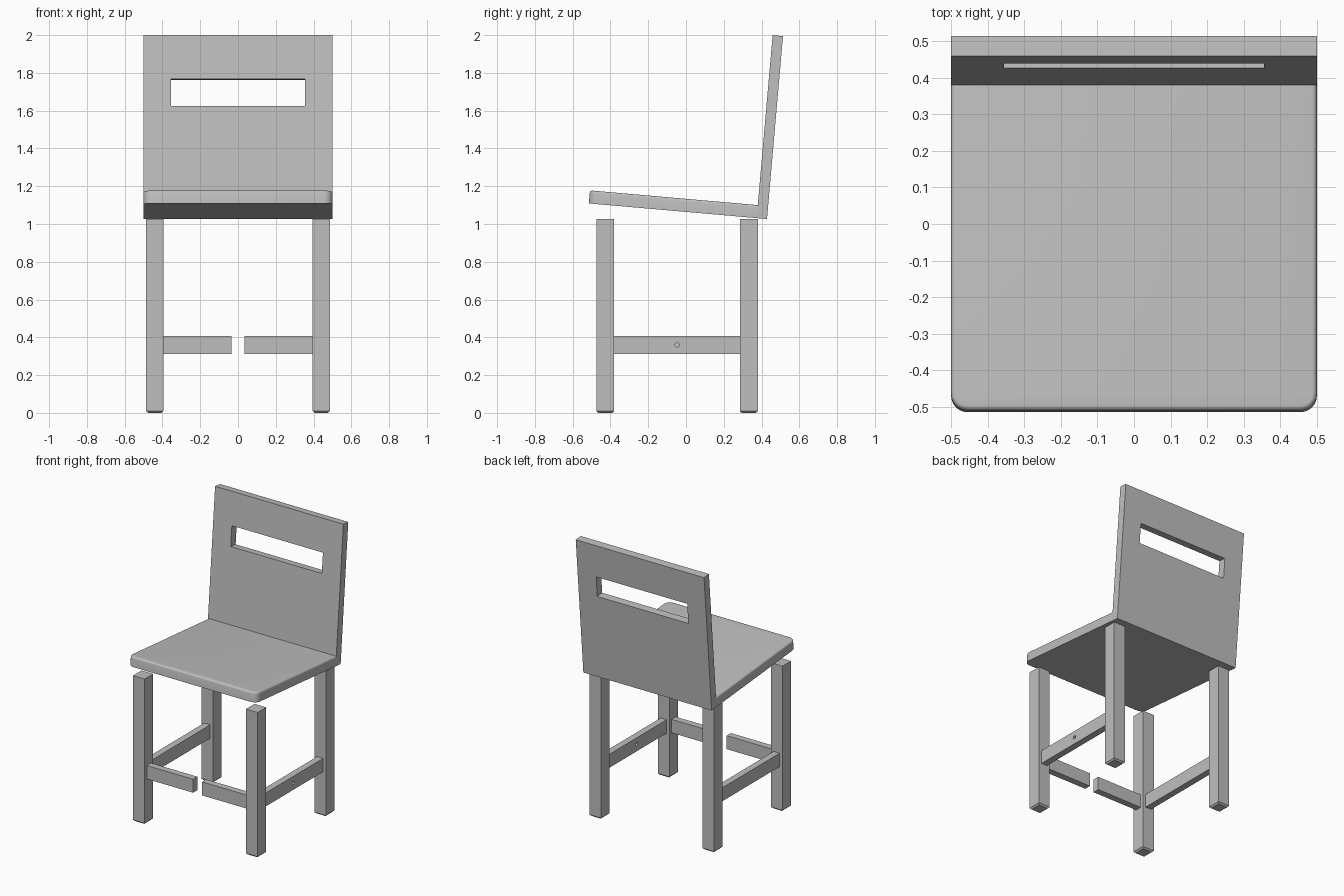
import bpy, bmesh, math
from mathutils import Vector

cube = bpy.data.objects.get("Cube")
if cube:
    bpy.data.objects.remove(cube, do_unlink=True)

grey = bpy.data.materials.new("plain grey")
grey.use_nodes = True
GREY = (0.52, 0.52, 0.52, 1)
grey.diffuse_color = GREY
grey.node_tree.nodes["Principled BSDF"].inputs["Base Color"].default_value = GREY

TILT = math.radians(-5)           # seat and back lean together
CORNER = Vector((0, 0.38, 1.10))  # where seat top meets the back


def finish(bm, name, tilted=False):
    """Turn a bmesh into a grey object, leaning about the seat corner if tilted."""
    bmesh.ops.recalc_face_normals(bm, faces=bm.faces)
    mesh = bpy.data.meshes.new(name)
    bm.to_mesh(mesh)
    bm.free()
    mesh.materials.append(grey)
    obj = bpy.data.objects.new(name, mesh)
    bpy.context.collection.objects.link(obj)
    if tilted:
        obj.location = CORNER
        obj.rotation_euler.x = TILT
    bpy.context.view_layer.update()
    return obj


def box(x, y, z):
    """Box bmesh from (low, high) pairs."""
    bm = bmesh.new()
    bmesh.ops.create_cube(bm, size=1)
    for v in bm.verts:
        v.co = [r[0] if c < 0 else r[1] for c, r in zip(v.co, (x, y, z))]
    return bm


def activate(obj):
    bpy.ops.object.select_all(action='DESELECT')
    obj.select_set(True)
    bpy.context.view_layer.objects.active = obj


def cut(obj, cutter):
    """Subtract the cutter and discard it."""
    cutter.hide_render = True
    mod = obj.modifiers.new("cut", 'BOOLEAN')
    mod.operation = 'DIFFERENCE'
    mod.solver = 'EXACT'
    mod.object = cutter
    activate(obj)
    bpy.ops.object.modifier_apply(modifier=mod.name)
    bpy.data.objects.remove(cutter, do_unlink=True)


def bevel(bm, edges, offset, segments):
    bmesh.ops.bevel(bm, geom=edges, offset=offset, segments=segments,
                    profile=0.5, affect='EDGES')


# Seat: rounded front corners, softened top rim
depth, thick = 0.892, 0.069
bm = box((-0.5, 0.5), (-depth, 0), (-thick, 0))
bevel(bm, [e for e in bm.edges
           if all(v.co.y < -0.5 for v in e.verts)
           and abs(e.verts[0].co.z - e.verts[1].co.z) > 0.01], 0.045, 6)
bevel(bm, [e for e in bm.edges
           if all(v.co.z > -0.001 for v in e.verts)
           and not all(v.co.y > -0.001 for v in e.verts)], 0.013, 4)
seat = finish(bm, "seat", tilted=True)
activate(seat)
bpy.ops.object.shade_smooth_by_angle(angle=math.radians(35))

# Back panel with a hand slot
back = finish(box((-0.5, 0.5), (0, 0.055), (-thick, 0.903)), "back_panel", tilted=True)
cut(back, finish(box((-0.355, 0.355), (-0.1, 0.2), (0.528, 0.671)), "slot_cutter", tilted=True))

# Legs and rails, mirrored left and right
RAIL_Z = (0.312, 0.407)
for side, s in (("left", 1), ("right", -1)):
    def span(a, b):
        return sorted((s * a, s * b))

    for place, y in (("front", (-0.475, -0.38)), ("back", (0.285, 0.38))):
        bm = box(span(0.395, 0.486), y, (0, 1.026))
        bevel(bm, [e for e in bm.edges if all(v.co.z < 0.001 for v in e.verts)], 0.01, 1)
        finish(bm, f"{place}_leg_{side}")

    # Split front rail
    finish(box(span(0.035, 0.395), (-0.45, -0.403), RAIL_Z), f"front_rail_{side}")

    # Side rail, with a small bored hole on the left one only
    rail = finish(box(span(0.417, 0.464), (-0.38, 0.285), RAIL_Z), f"side_rail_{side}")
    if side == "left":
        bm = bmesh.new()
        bmesh.ops.create_cone(bm, cap_ends=True, segments=20,
                              radius1=0.012, radius2=0.012, depth=0.3)
        drill = finish(bm, "drill_cutter")
        drill.rotation_euler.y = math.pi / 2
        drill.location = (0.44, -0.047, 0.36)
        bpy.context.view_layer.update()
        cut(rail, drill)
